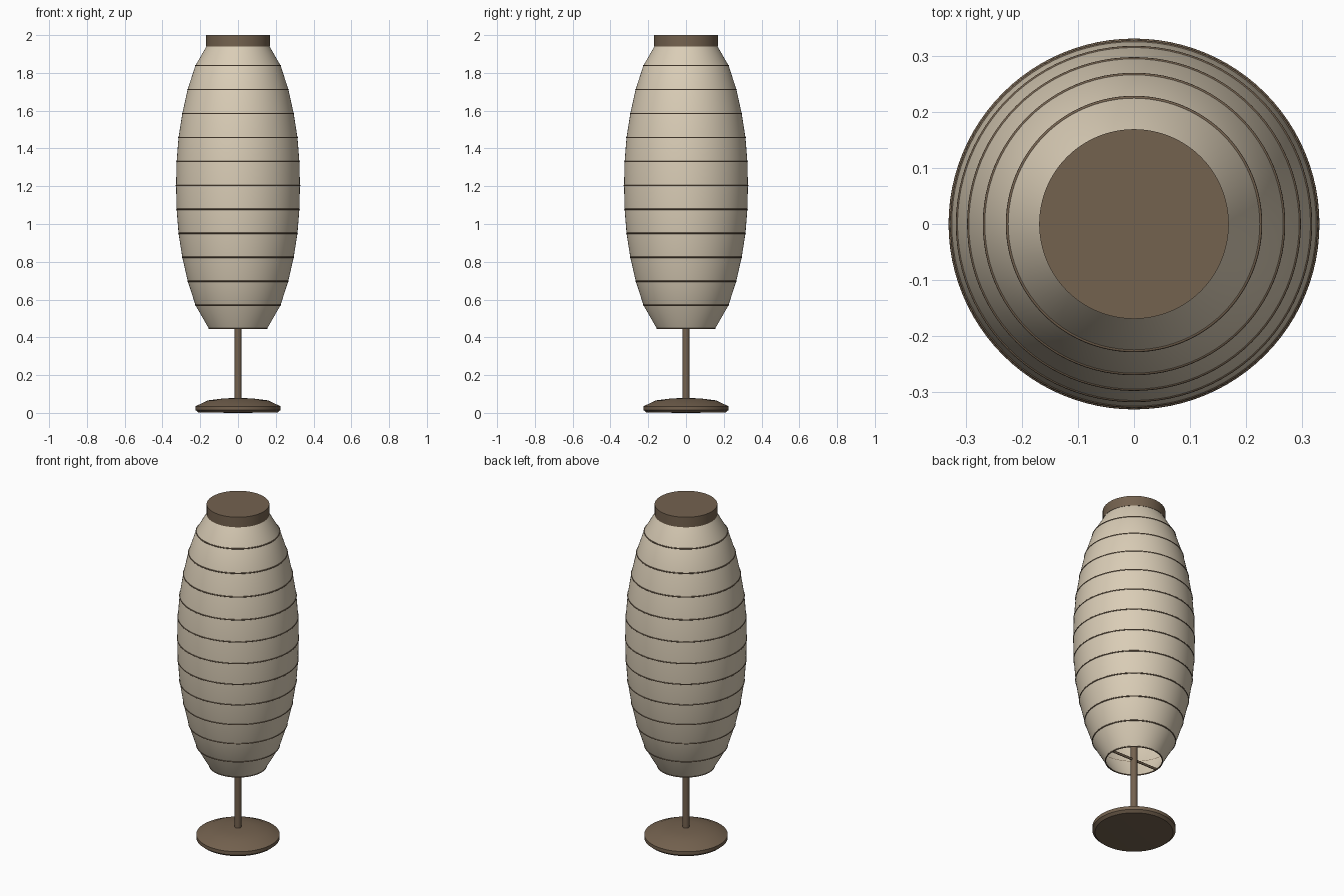
import bpy, math

if "Cube" in bpy.data.objects:
    bpy.data.objects.remove(bpy.data.objects["Cube"])

def material(name, rgb):
    m = bpy.data.materials.new(name)
    m.diffuse_color = (*rgb, 1)
    m.use_nodes = True
    m.node_tree.nodes["Principled BSDF"].inputs["Base Color"].default_value = m.diffuse_color
    return m

PAPER = material("cream paper", (0.70, 0.61, 0.47))
WOOD = material("brown wood", (0.175, 0.122, 0.078))
SEG = 96

def lathe(name, profile, mat, angle=30):
    """Revolve (radius, z) points around z; radius 0 makes a pole point."""
    verts, rings, faces = [], [], []
    for r, z in profile:
        n = 1 if r == 0 else SEG
        rings.append(range(len(verts), len(verts) + n))
        verts += [(r * math.cos(2 * math.pi * i / SEG),
                   r * math.sin(2 * math.pi * i / SEG), z) for i in range(n)]
    for a, b in zip(rings, rings[1:]):
        for i in range(SEG):
            j = (i + 1) % SEG
            if len(a) == 1:
                faces.append((a[0], b[j], b[i]))
            elif len(b) == 1:
                faces.append((a[i], a[j], b[0]))
            else:
                faces.append((a[i], a[j], b[j], b[i]))
    me = bpy.data.meshes.new(name)
    me.from_pydata(verts, [], faces)
    me.materials.append(mat)
    ob = bpy.data.objects.new(name, me)
    bpy.context.collection.objects.link(ob)
    finish(ob, angle)
    return ob

def finish(ob, angle=30):
    bpy.ops.object.select_all(action='DESELECT')
    ob.select_set(True)
    bpy.context.view_layer.objects.active = ob
    bpy.ops.object.shade_smooth_by_angle(angle=math.radians(angle))

# Weighted base and pole
lathe("base", [(0, 0), (0.21, 0.002), (0.225, 0.015), (0.225, 0.035),
               (0.16, 0.066), (0.08, 0.076), (0, 0.08)], WOOD)
lathe("pole", [(0, 0.06), (0.018, 0.06), (0.018, 1.96), (0, 1.96)], WOOD)

# Paper shade: thin open shell
shade = [(0.155, 0.447), (0.225, 0.57), (0.266, 0.697), (0.295, 0.824),
         (0.315, 0.951), (0.325, 1.078), (0.328, 1.203), (0.325, 1.33),
         (0.315, 1.457), (0.295, 1.584), (0.267, 1.711), (0.226, 1.838),
         (0.166, 1.942)]
inner = [(r - 0.004, z) for r, z in reversed(shade)]
lathe("paper_shade", shade + inner + shade[:1], PAPER)

# Hoops at each fold and around the bottom opening
for k, (r, z) in enumerate(shade[:-1]):
    bpy.ops.mesh.primitive_torus_add(major_radius=r - 0.001, minor_radius=0.0035,
                                     major_segments=SEG, minor_segments=8,
                                     location=(0, 0, z))
    hoop = bpy.context.object
    hoop.name = "bottom_rim" if k == 0 else f"hoop_{k}"
    hoop.data.materials.append(WOOD)
    finish(hoop, 60)

# Cross bar holding the bottom rim to the pole
bpy.ops.mesh.primitive_cylinder_add(vertices=16, radius=0.007, depth=0.308,
                                    location=(0, 0, 0.452),
                                    rotation=(0, math.pi / 2, 0))
bar = bpy.context.object
bar.name = "cross_bar"
bar.data.materials.append(WOOD)
finish(bar)

# Top cap
lathe("top_cap", [(0, 1.94), (0.169, 1.94), (0.169, 2.0), (0, 2.0)], WOOD)
